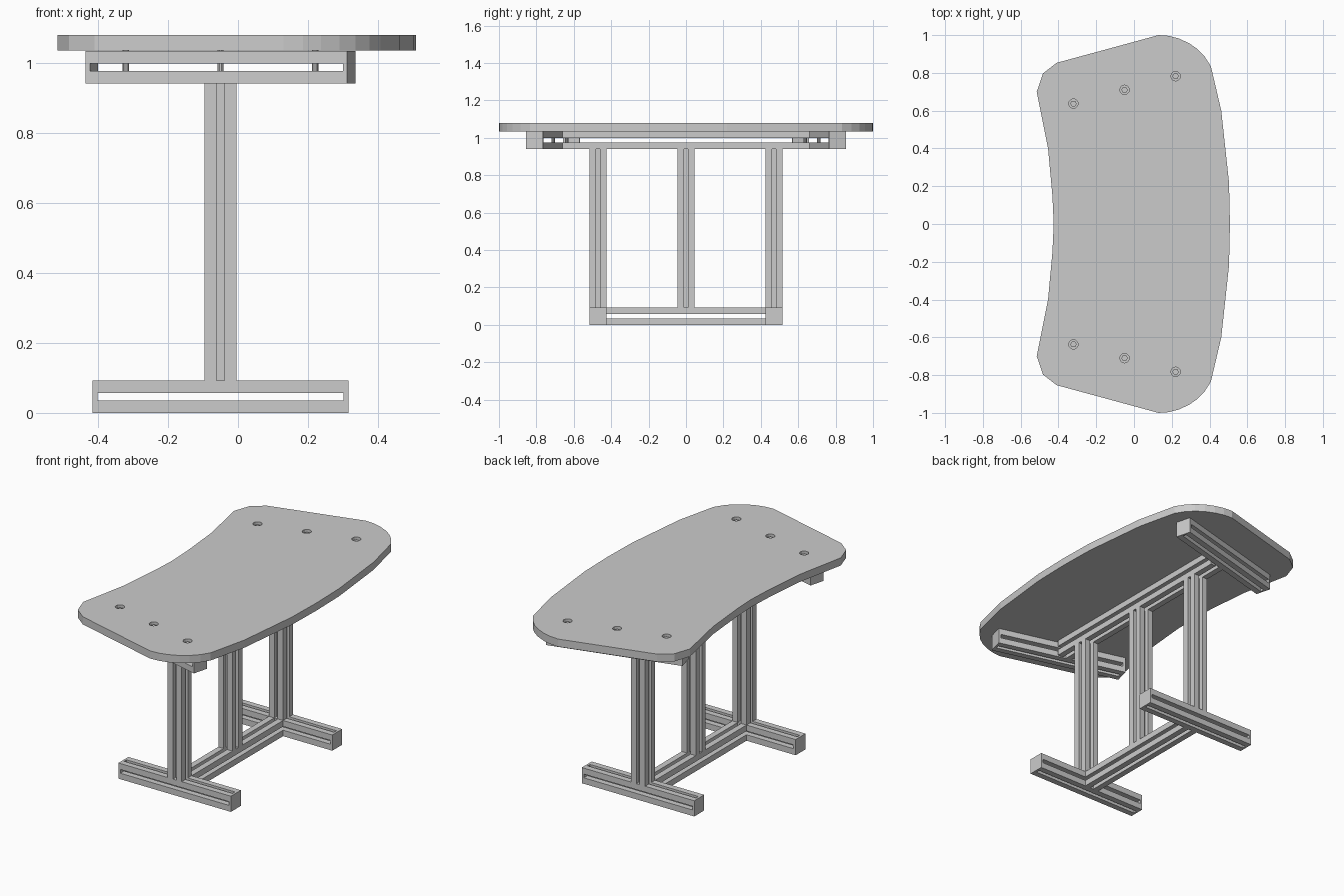
import bpy, bmesh, math
from mathutils import Matrix, Vector

if "Cube" in bpy.data.objects:
    bpy.data.objects.remove(bpy.data.objects["Cube"])

grey = bpy.data.materials.new("grey")
grey.use_nodes = True
grey.diffuse_color = (0.6, 0.6, 0.6, 1)
grey.node_tree.nodes["Principled BSDF"].inputs["Base Color"].default_value = (0.6, 0.6, 0.6, 1)

HALF = 0.046      # half width of a rail
GAP = 0.011       # half width of a slot
CORE = 0.022      # half width of a post's solid core
CAP = 0.013       # end cap thickness


def prism(name, outlines, length, matrix):
    """Extrude closed 2D outlines along local z and place the result."""
    bm = bmesh.new()
    for outline in outlines:
        face = bm.faces.new([bm.verts.new((x, y, 0)) for x, y in outline])
        ext = bmesh.ops.extrude_face_region(bm, geom=[face], use_keep_orig=True)
        moved = [v for v in ext["geom"] if isinstance(v, bmesh.types.BMVert)]
        bmesh.ops.translate(bm, verts=moved, vec=(0, 0, length))
    bmesh.ops.recalc_face_normals(bm, faces=bm.faces)
    bm.transform(matrix)
    mesh = bpy.data.meshes.new(name)
    bm.to_mesh(mesh)
    bm.free()
    mesh.materials.append(grey)
    obj = bpy.data.objects.new(name, mesh)
    bpy.context.collection.objects.link(obj)
    return obj


def ring(radius, sides):
    return [(radius * math.cos(math.tau * i / sides), radius * math.sin(math.tau * i / sides))
            for i in range(sides)]


def quarter_turns(points):
    """Repeat points around the four quadrants."""
    result = []
    for _ in range(4):
        result.append(points)
        points = [(-y, x) for x, y in points]
    return result


def along(start, end):
    """Matrix taking local z to the direction from start to end, kept upright."""
    z = (Vector(end) - Vector(start)).normalized()
    up = Vector((0, 0, 1)) if abs(z.z) < 0.9 else Vector((0, 1, 0))
    x = up.cross(z).normalized()
    y = z.cross(x)
    return Matrix.Translation(start) @ Matrix((x, y, z)).transposed().to_4x4()


def rail(name, start, end, capped):
    """Slotted open rail made of four corner bars, with optional end caps."""
    length = (Vector(end) - Vector(start)).length
    m = along(start, end)
    corner = [(HALF, GAP), (HALF, HALF), (GAP, HALF), (GAP, GAP)]
    prism(name, quarter_turns(corner), length, m)
    if capped:
        square = [(HALF, -HALF), (HALF, HALF), (-HALF, HALF), (-HALF, -HALF)]
        for end_name, z in (("start_cap", 0), ("end_cap", length - CAP)):
            prism(name + "_" + end_name, [square], CAP, m @ Matrix.Translation((0, 0, z)))


def post(name, y):
    """Upright with a groove down each side."""
    quad = [(HALF, GAP), (HALF, HALF), (GAP, HALF), (GAP, CORE), (-GAP, CORE)]
    outline = sum(quarter_turns(quad), [])
    prism(name, [outline], 0.85, Matrix.Translation((POST_X, y, 2 * HALF)))


POST_X = -0.05
TOP_RAIL_Z = 0.987
SIDES = (("front", -1), ("back", 1))

# Curved tabletop, one half mirrored
half = [(-0.425, 0), (-0.432, 0.15), (-0.455, 0.4), (-0.515, 0.7), (-0.482, 0.797), (-0.41, 0.853),
        (0.13, 1.0), (0.185, 0.996), (0.237, 0.982), (0.29, 0.958), (0.335, 0.927),
        (0.375, 0.885), (0.407, 0.835), (0.462, 0.6), (0.503, 0.22), (0.508, 0)]
outline = half + [(x, -y) for x, y in reversed(half[1:-1])]
tabletop = prism("tabletop", [outline], 0.045, Matrix.Translation((0, 0, 1.035)))

# Base rail, top rail and posts
rail("base_rail", (POST_X, -0.425, HALF), (POST_X, 0.425, HALF), False)
rail("top_rail", (POST_X, -0.66, TOP_RAIL_Z), (POST_X, 0.66, TOP_RAIL_Z), False)
post("middle_post", 0)

holes = []
angle = math.radians(15)
for side, s in SIDES:
    # Foot and outer post
    rail(side + "_foot", (-0.415, s * 0.47, HALF), (0.315, s * 0.47, HALF), True)
    post(side + "_post", s * 0.47)

    # Angled support under the tabletop
    centre = Vector((POST_X, s * 0.71, TOP_RAIL_Z))
    direction = Vector((math.cos(angle), s * math.sin(angle), 0))
    rail(side + "_support", centre - direction * 0.387, centre + direction * 0.387, True)

    # Bolts set in recesses
    for i in (-1, 0, 1):
        p = centre + direction * 0.28 * i
        label = f"{side}_bolt_{i + 2}"
        prism(label + "_shank", [ring(0.009, 10)], 0.09, Matrix.Translation((p.x, p.y, 0.965)))
        prism(label + "_head", [ring(0.017, 6)], 0.018, Matrix.Translation((p.x, p.y, 1.05)))
        holes.append((p.x, p.y))

# Cut the bolt recesses
cutter = prism("recess_cutter", [[(x + a, y + b) for a, b in ring(0.025, 12)] for x, y in holes],
               0.05, Matrix.Translation((0, 0, 1.052)))
cutter.hide_render = True
cut = tabletop.modifiers.new("recesses", "BOOLEAN")
cut.operation = "DIFFERENCE"
cut.solver = "EXACT"
cut.object = cutter
bpy.context.view_layer.objects.active = tabletop
bpy.ops.object.modifier_apply(modifier=cut.name)
bpy.data.objects.remove(cutter)
